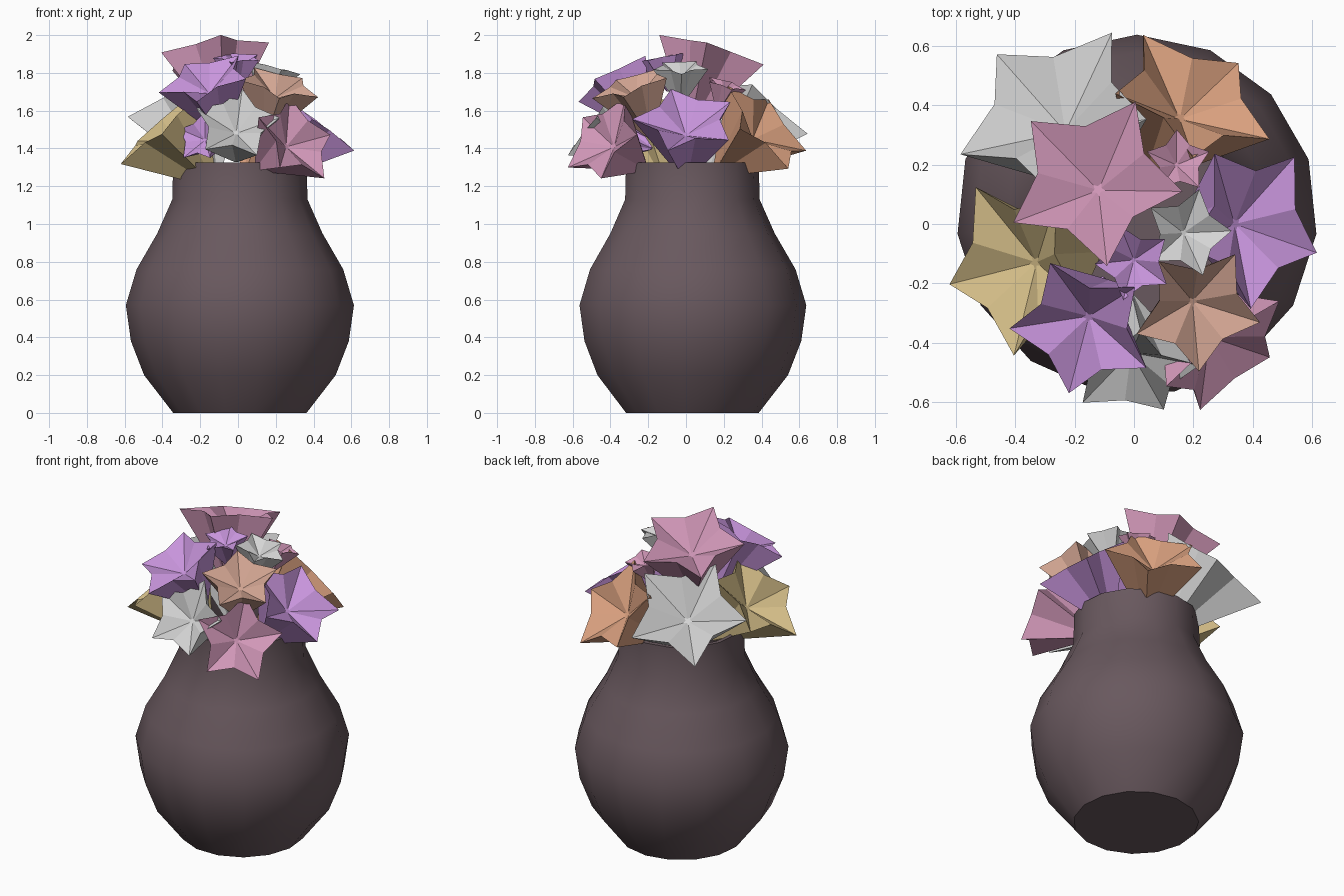
import bpy
import bmesh
from math import cos, sin, pi, radians
from mathutils import Vector

cube = bpy.data.objects.get("Cube")
if cube:
    bpy.data.objects.remove(cube, do_unlink=True)


def material(name, rgb):
    mat = bpy.data.materials.new(name)
    mat.use_nodes = True
    colour = (*rgb, 1)
    mat.diffuse_color = colour
    mat.node_tree.nodes["Principled BSDF"].inputs["Base Color"].default_value = colour
    return mat


clay = material("dark mauve clay", (.14, .098, .112))
pink = material("pink petal", (.64, .31, .48))
purple = material("purple petal", (.58, .30, .72))
white = material("pale grey petal", (.66, .66, .66))
orange = material("orange petal", (.69, .35, .21))
salmon = material("salmon petal", (.67, .39, .30))
yellow = material("straw petal", (.67, .52, .25))


def make_object(name, bm, mat):
    mesh = bpy.data.meshes.new(name)
    bm.to_mesh(mesh)
    bm.free()
    mesh.materials.append(mat)
    obj = bpy.data.objects.new(name, mesh)
    bpy.context.collection.objects.link(obj)
    return obj


def bridge(bm, lower, upper):
    count = len(lower)
    for i in range(count):
        j = (i + 1) % count
        bm.faces.new((lower[i], lower[j], upper[j], upper[i]))


def build_vase():
    # Turned body, then a thin rim and a hollow inside
    outer = [(.355, 0), (.51, .2), (.58, .38), (.607, .57),
             (.55, .76), (.44, .95), (.36, 1.13), (.355, 1.325)]
    inner = [(r - .025, max(z, .03)) for r, z in reversed(outer)]
    sides = 15
    bm = bmesh.new()
    rings = []
    for r, z in outer + inner:
        ring = []
        for i in range(sides):
            a = pi / 2 + 2 * pi * i / sides
            ring.append(bm.verts.new((.01 + r * cos(a), .03 + r * sin(a), z)))
        rings.append(ring)
    for lower, upper in zip(rings, rings[1:]):
        bridge(bm, lower, upper)
    bm.faces.new(list(reversed(rings[0])))
    bm.faces.new(rings[-1])
    vase = make_object("vase", bm, clay)
    bpy.ops.object.select_all(action='DESELECT')
    bpy.context.view_layer.objects.active = vase
    vase.select_set(True)
    bpy.ops.object.shade_smooth_by_angle(angle=radians(40))


def build_flower(name, mat, centre, axis, tip, radius):
    # Five-pointed pleated cone with a dished star face; centre lies among the tips
    centre, n = Vector(centre), Vector(axis).normalized()
    u = Vector(tip)
    u = (u - n * u.dot(n)).normalized()
    v = n.cross(u)
    bm = bmesh.new()

    def ring(tip_r, notch_r, tip_h, notch_h):
        verts = []
        for i in range(10):
            a = i * pi / 5
            r, h = (notch_r, notch_h) if i % 2 else (tip_r, tip_h)
            p = centre + radius * (r * (u * cos(a) + v * sin(a)) + h * n)
            verts.append(bm.verts.new(p))
        return verts

    base = ring(.06, .05, -1.4, -1.4)
    rim = ring(1.02, .64, 0, .03)
    throat = ring(.08, .04, -.34, -.34)
    bridge(bm, base, rim)
    bridge(bm, rim, throat)
    bm.faces.new(list(reversed(base)))
    bm.faces.new(throat)
    make_object(name, bm, mat)


build_vase()

# Bouquet: name, colour, centre, facing, tip direction, radius
bouquet = [
    ("top_flower", pink, (-.135, .146, 1.905), (-.15, .31, 1), (.125, .27, 0), .3),
    ("front_right_upper_flower", purple, (-.175, -.35, 1.77), (-.3, -.5, 1), (-.105, .18, .1), .25),
    ("back_right_flower", white, (-.27, .38, 1.59), (-.36, .64, .88), (-.3, -.12, 0), .34),
    ("back_left_flower", orange, (.195, .425, 1.515), (.4, .7, .65), (-.13, .24, -.08), .29),
    ("left_flower", purple, (.4, 0, 1.55), (.6, 0, .8), (.2, -.09, -.15), .28),
    ("front_left_upper_flower", salmon, (.215, -.285, 1.74), (.25, -.35, 1), (.2, -.04, -.08), .22),
    ("right_flower", yellow, (-.4, -.14, 1.52), (-.65, -.1, .74), (-.22, -.06, -.16), .3),
    ("front_flower", white, (-.01, -.5, 1.53), (0, -.8, .6), (.03, .13, .17), .23),
    ("front_left_lower_flower", pink, (.31, -.44, 1.45), (.6, -.65, .45), (.13, 0, -.2), .25),
    ("small_middle_flower", purple, (0, -.13, 1.88), (0, -.2, 1), (.1, .08, 0), .13),
    ("small_left_flower", white, (.18, -.03, 1.83), (.25, 0, 1), (.04, .14, 0), .15),
    ("small_back_flower", pink, (.15, .21, 1.74), (.2, .3, 1), (0, .12, 0), .11),
    ("small_front_right_flower", purple, (-.2, -.34, 1.46), (-.5, -.8, .3), (0, 0, 1), .14),
]
for flower in bouquet:
    build_flower(*flower)
